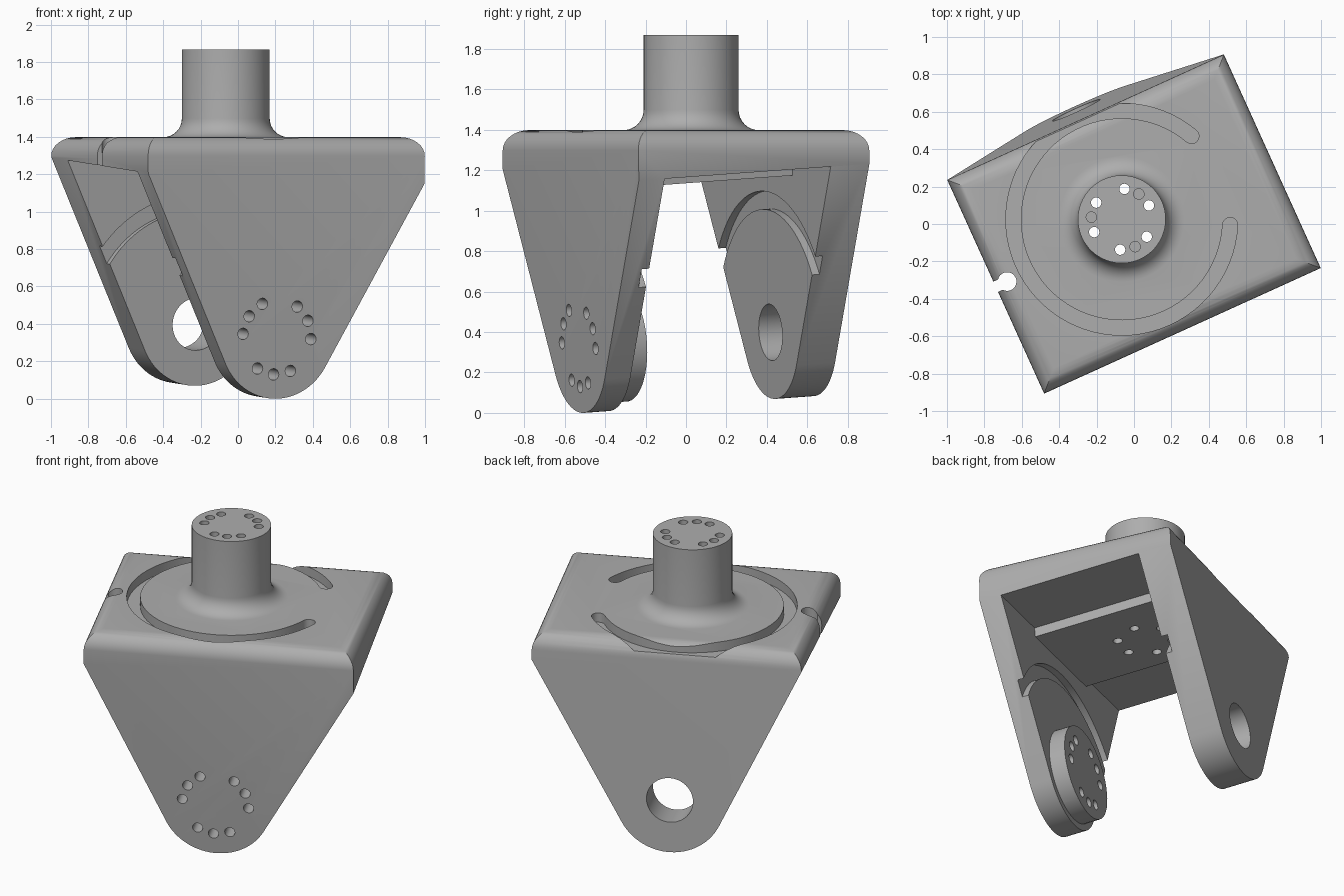
import bpy, bmesh
from math import radians, cos, sin, atan2, acos, hypot, pi
from mathutils import Matrix

cube = bpy.data.objects.get("Cube")
if cube:
    bpy.data.objects.remove(cube)

HALF_U, HALF_V = 0.812, 0.627       # half size of the bridge
TOP, BAND = 1.4, 1.22               # top face and lower edge of the bridge
ARM_Z, ARM_R = 0.37, 0.33           # centre and radius of the rounded arm ends
FRONT_IN, BACK_IN = -0.487, 0.417   # inner faces of the arms
STEM = (-0.049, 0.05)
TURN = radians(24.4)
SIDEWAYS = Matrix.Rotation(pi / 2, 4, 'X')

steel = bpy.data.materials.new("grey metal")
steel.use_nodes = True
grey = (0.42, 0.42, 0.42, 1)
steel.diffuse_color = grey
steel.node_tree.nodes["Principled BSDF"].inputs["Base Color"].default_value = grey


def make_object(name, bm):
    bmesh.ops.recalc_face_normals(bm, faces=bm.faces)
    mesh = bpy.data.meshes.new(name)
    bm.to_mesh(mesh)
    bm.free()
    obj = bpy.data.objects.new(name, mesh)
    bpy.context.collection.objects.link(obj)
    return obj


def prism_mesh(points, low, high, matrix=Matrix()):
    bm = bmesh.new()
    rings = [[bm.verts.new(matrix @ Matrix.Translation((x, y, h)).translation)
              for x, y in points] for h in (low, high)]
    bm.faces.new(rings[0][::-1])
    bm.faces.new(rings[1])
    n = len(points)
    for i in range(n):
        j = (i + 1) % n
        bm.faces.new((rings[0][i], rings[0][j], rings[1][j], rings[1][i]))
    return bm


def prism(name, points, low, high):
    return make_object(name, prism_mesh(points, low, high))


def across(name, points, v0, v1):
    """Prism drawn in the arm plane and extruded from v0 to v1."""
    return make_object(name, prism_mesh(points, -v1, -v0, SIDEWAYS))


def arc(cx, cy, r, a0, a1, steps):
    return [(cx + r * cos(a0 + (a1 - a0) * i / steps),
             cy + r * sin(a0 + (a1 - a0) * i / steps)) for i in range(steps + 1)]


def circle(cx, cy, r, n=24):
    return arc(cx, cy, r, 0, 2 * pi, n)[:-1]


def rect(x0, y0, x1, y1):
    return [(x0, y0), (x1, y0), (x1, y1), (x0, y1)]


def slot(cx, cy, r0, r1, a0, a1):
    """Curved slot outline with round ends."""
    mid, half = (r0 + r1) / 2, (r1 - r0) / 2
    end = arc(cx + mid * cos(a1), cy + mid * sin(a1), half, a1, a1 + pi, 8)
    start = arc(cx + mid * cos(a0), cy + mid * sin(a0), half, a0 + pi, a0 + 2 * pi, 8)
    return (arc(cx, cy, r1, a0, a1, 64) + end[1:-1]
            + arc(cx, cy, r0, a1, a0, 64) + start[1:-1])


def combine(target, tool, operation='DIFFERENCE'):
    tool.hide_render = True
    mod = target.modifiers.new("combine", 'BOOLEAN')
    mod.operation, mod.object, mod.solver = operation, tool, 'EXACT'
    graph = bpy.context.evaluated_depsgraph_get()
    mesh = bpy.data.meshes.new_from_object(target.evaluated_get(graph))
    target.modifiers.clear()
    target.data = mesh
    bpy.data.objects.remove(tool)


def bolt_angles(centre):
    return [radians(centre + 120 * g + 29 * k) for g in range(3) for k in (-1, 0, 1)]


# Yoke: tapered outline with round lower end, rounded along the top
tangent = atan2(BAND - ARM_Z, HALF_U) - acos(ARM_R / hypot(HALF_U, BAND - ARM_Z))
outline = [(-HALF_U, BAND), (-HALF_U, TOP), (HALF_U, TOP), (HALF_U, BAND)]
outline += arc(0, ARM_Z, ARM_R, tangent, -pi - tangent, 28)
bm = prism_mesh(outline, -HALF_V, HALF_V, SIDEWAYS)
rim = [e for e in bm.edges if all(v.co.z > TOP - 0.01 for v in e.verts)]
bmesh.ops.bevel(bm, geom=rim, offset=0.1, segments=8, profile=0.5, affect='EDGES')
yoke = make_object("yoke_bracket", bm)
combine(yoke, across("gap_cutter", rect(-1, -1, 1, BAND), FRONT_IN, BACK_IN))

# Curved grooves on the inner arm faces
for face in (FRONT_IN, BACK_IN):
    groove = slot(0, ARM_Z, 0.61, 0.7, radians(-10), radians(190))
    combine(yoke, across("groove_cutter", groove, face - 0.04, face + 0.04))

# Pad under the bridge, bolt boss on the front arm, bearing hole in the back arm
combine(yoke, across("bridge_pad", rect(-0.35, BAND - 0.06, 0.35, BAND + 0.04),
                     FRONT_IN - 0.03, BACK_IN + 0.03), 'UNION')
combine(yoke, across("bolt_boss", circle(0, ARM_Z, 0.29, 48),
                     FRONT_IN - 0.05, FRONT_IN + 0.1), 'UNION')
combine(yoke, across("bearing_cutter", circle(0, ARM_Z, 0.14, 48), 0.2, 0.9))
for a in bolt_angles(28):
    hole = circle(0.2 * cos(a), ARM_Z + 0.2 * sin(a), 0.031, 16)
    combine(yoke, across("bolt_cutter", hole, -0.8, FRONT_IN + 0.2))

# Arms lean slightly while the top stays level
pivot = Matrix.Translation((0, 0, BAND))
lean = (pivot @ Matrix.Rotation(radians(3.8), 4, 'X')
        @ Matrix.Rotation(radians(2), 4, 'Y') @ pivot.inverted())
for v in yoke.data.vertices:
    if v.co.z < BAND + 0.05:
        v.co = lean @ v.co

# Stem with flared foot, turned from a profile
profile = [(0, TOP - 0.04), (0.335, TOP - 0.04)]
profile += [(0.335 - 0.1 * sin(a), TOP + 0.1 - 0.1 * cos(a))
            for a in [pi / 2 * i / 8 for i in range(9)]]
profile += [(0.235, 1.87), (0, 1.87)]
bm = bmesh.new()
points = [bm.verts.new((r, 0, z)) for r, z in profile]
edges = [bm.edges.new(pair) for pair in zip(points, points[1:])]
bmesh.ops.spin(bm, geom=points + edges, cent=(0, 0, 0), axis=(0, 0, 1),
               angle=2 * pi, steps=64)
bmesh.ops.remove_doubles(bm, verts=bm.verts, dist=0.0005)
bmesh.ops.translate(bm, verts=bm.verts, vec=(*STEM, 0))
combine(yoke, make_object("stem", bm), 'UNION')

# Bolt holes down the stem, the middle one of each three is blind
for i, a in enumerate(bolt_angles(56 - 24.4)):
    hole = circle(STEM[0] + 0.163 * cos(a), STEM[1] + 0.163 * sin(a), 0.028, 16)
    combine(yoke, prism("stem_hole_cutter", hole, 1.6 if i % 3 == 1 else 0.9, 2))

# Curved slot in the top and cable notch on the side
ring = slot(*STEM, 0.54, 0.62, radians(50) - TURN, radians(357) - TURN)
combine(yoke, prism("top_slot_cutter", ring, TOP - 0.06, TOP + 0.03))
notch = [(-0.9, -0.03)] + arc(-0.745, 0, 0.05, radians(-143), radians(143), 20) + [(-0.9, 0.03)]
combine(yoke, prism("notch_cutter", notch, 1, 1.5))

# Final turn, ground contact, material and shading
yoke.data.transform(Matrix.Rotation(TURN, 4, 'Z'))
base = min(v.co.z for v in yoke.data.vertices)
yoke.data.transform(Matrix.Translation((0, 0, -base)))
yoke.data.materials.clear()
yoke.data.materials.append(steel)
for p in yoke.data.polygons:
    p.material_index = 0
bpy.ops.object.select_all(action='DESELECT')
yoke.select_set(True)
bpy.context.view_layer.objects.active = yoke
bpy.ops.object.shade_smooth_by_angle(angle=radians(30))
